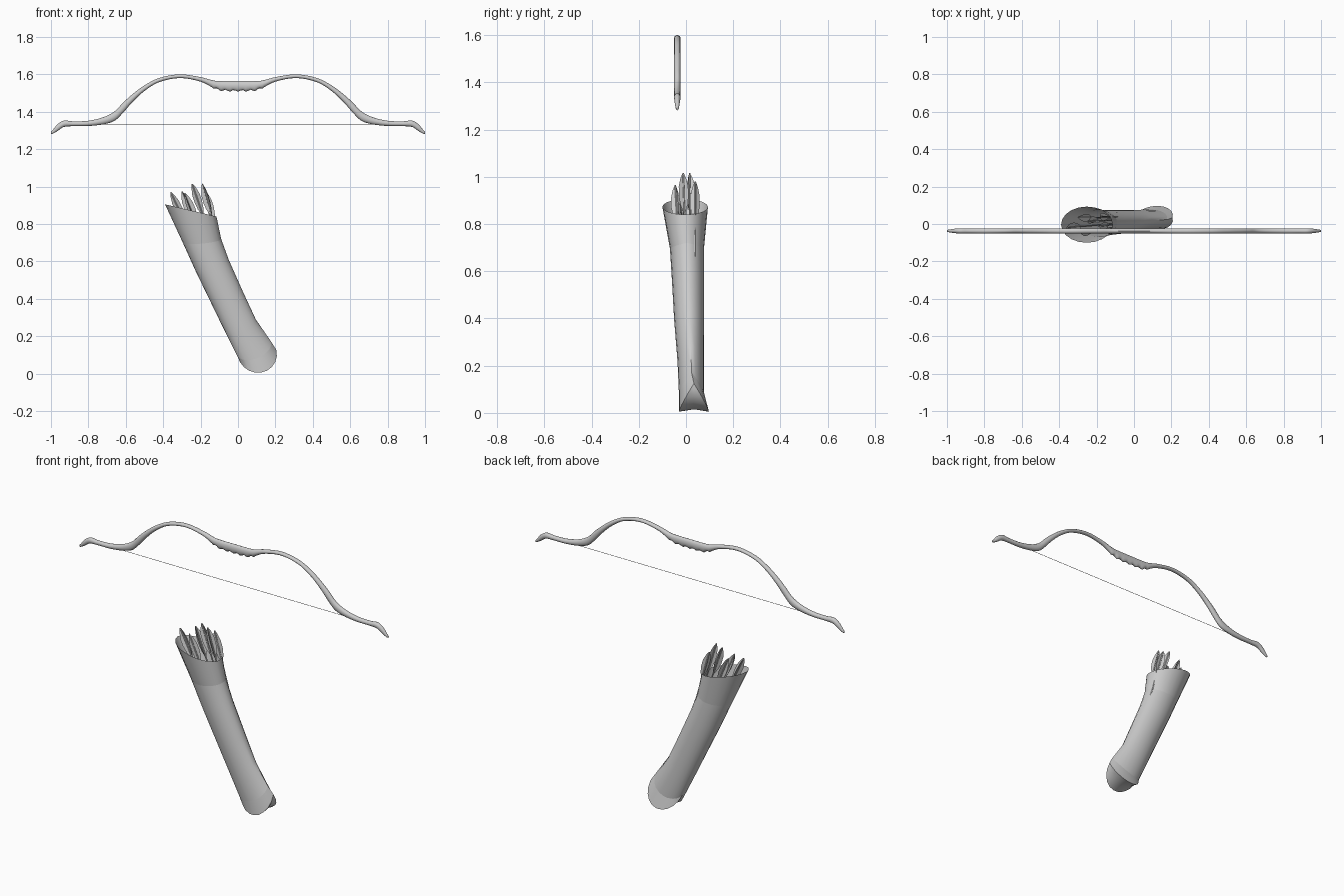
import bpy, bmesh, math
from mathutils import Vector

if "Cube" in bpy.data.objects:
    bpy.data.objects.remove(bpy.data.objects["Cube"])

grey = bpy.data.materials.new("plain_grey")
grey.diffuse_color = (0.6, 0.6, 0.6, 1)
grey.use_nodes = True
grey.node_tree.nodes["Principled BSDF"].inputs["Base Color"].default_value = grey.diffuse_color


def finish(name, bm, angle=40, solid=True):
    if solid:
        bmesh.ops.recalc_face_normals(bm, faces=bm.faces)
    me = bpy.data.meshes.new(name)
    bm.to_mesh(me)
    bm.free()
    me.materials.append(grey)
    ob = bpy.data.objects.new(name, me)
    bpy.context.collection.objects.link(ob)
    bpy.ops.object.select_all(action='DESELECT')
    ob.select_set(True)
    bpy.context.view_layer.objects.active = ob
    bpy.ops.object.shade_smooth_by_angle(angle=math.radians(angle))
    return ob


def skin(bm, rings):
    """Join closed rings of points with quads and return their vertices."""
    vs = [[bm.verts.new(p) for p in r] for r in rings]
    n = len(vs[0])
    for a, b in zip(vs, vs[1:]):
        for i in range(n):
            j = (i + 1) % n
            bm.faces.new((a[i], a[j], b[j], b[i]))
    return vs


def spline(a, b, c, d, t):
    return 0.5 * (2 * b + (c - a) * t + (2 * a - 5 * b + 4 * c - d) * t * t
                  + (3 * b - a - 3 * c + d) * t ** 3)


# Bow: half profile of (x, centre z, half height, half depth), mirrored
BOW_Y = -0.037
half = [(0, 1.538, .026, .014), (.08, 1.539, .025, .014), (.13, 1.547, .02, .014),
        (.2, 1.573, .012, .013), (.31, 1.59, .010, .013), (.42, 1.57, .011, .013),
        (.5, 1.526, .015, .013), (.565, 1.472, .021, .014), (.615, 1.421, .027, .014),
        (.66, 1.377, .025, .014), (.72, 1.352, .019, .014), (.8, 1.338, .014, .014),
        (.88, 1.336, .013, .013), (.93, 1.336, .017, .014), (.965, 1.315, .018, .011),
        (.99, 1.293, .010, .007), (1.0, 1.287, .005, .004)]
stations = [Vector((-x, z, h, d)) for x, z, h, d in half[:0:-1]] + [Vector(p) for p in half]
fine = []
for i in range(len(stations) - 1):
    a, d = stations[max(i - 1, 0)], stations[min(i + 2, len(stations) - 1)]
    for s in range(6):
        fine.append(spline(a, stations[i], stations[i + 1], d, s / 6))
fine.append(stations[-1])
rings = []
for x, z, h, d in fine:
    ring = []
    for k in range(12):
        a = math.tau * k / 12
        dz = h * math.sin(a)
        if dz < 0 and abs(x) < .13:       # finger grooves under the grip
            dz += .005 * math.sin(a) * math.cos(x * math.tau / .045)
        ring.append((x, BOW_Y + d * math.cos(a), z + dz))
    rings.append(ring)
bm = bmesh.new()
vs = skin(bm, rings)
bm.faces.new(vs[0])
bm.faces.new(vs[-1])
finish("bow", bm, 50)


def rod(bm, p, q, r, n=6):
    """Thin straight rod between two points."""
    p, q = Vector(p), Vector(q)
    rot = (q - p).to_track_quat('Z', 'Y')
    circle = [rot @ Vector((r * math.cos(math.tau * k / n), r * math.sin(math.tau * k / n), 0))
              for k in range(n)]
    vs = skin(bm, [[p + c for c in circle], [q + c for c in circle]])
    bm.faces.new(vs[0])
    bm.faces.new(vs[1])


bm = bmesh.new()
rod(bm, (-.94, BOW_Y, 1.334), (.94, BOW_Y, 1.334), .0012)
finish("bow_string", bm)

# Quiver: cross-sections of (left x, left z, right x, right z, y min, y max, sag)
N = 20
DROP = Vector((.2, 0, -.98))
rim = (-.39, .905, -.115, .84, -.10, .093, 0)
band = (-.295, .70, -.09, .72, -.068, .076, .015)
body = [band, (-.225, .545, -.05, .61, -.06, .076, .01),
        (-.14, .37, .03, .43, -.05, .076, .01),
        (-.06, .205, .095, .29, -.036, .076, .03),
        (-.01, .107, .178, .17, -.03, .077, .06)]
end = (0, .092, .206, .125, -.03, .097, .105)


def section(s):
    lx, lz, rx, rz, y0, y1, sag = s
    left, right = Vector((lx, 0, lz)), Vector((rx, 0, rz))
    pts = []
    for k in range(N):
        a = math.tau * k / N
        p = (left + right) / 2 + (right - left) / 2 * math.cos(a) + DROP * sag * abs(math.sin(a))
        p.y = (y0 + y1) / 2 + (y1 - y0) / 2 * math.sin(a)
        pts.append(p)
    return pts


bm = bmesh.new()
skin(bm, [section(rim), section(band)])
finish("quiver_collar", bm, 60)

bm = bmesh.new()
skin(bm, [section(s) for s in body])
finish("quiver_body", bm, 60)

# Base: two rounded tabs with a slightly hollow end surface between them
bm = bmesh.new()
ring = skin(bm, [section(body[-1]), section(end)])[1]
mid = {}
for k in range(1, N // 2):
    p = (ring[k].co + ring[N - k].co) / 2
    mid[k] = bm.verts.new(p - DROP * .01)
mid[0], mid[N // 2] = ring[0], ring[N // 2]
for k in range(N // 2):
    for a, b in ((k, k + 1), ((N - k) % N, N - k - 1)):
        face = []
        for v in (ring[a], ring[b], mid[k + 1], mid[k]):
            if v not in face:
                face.append(v)
        bm.faces.new(face)
finish("quiver_base", bm, 35)

# Arrows: shafts converging inside the quiver, three leaf-shaped vanes each
vane = [(0, .003), (.025, .014), (.06, .023), (.10, .024), (.14, .018), (.18, .003)]
tips = [(-.36, -.02, .97), (-.30, .035, .975), (-.285, -.045, .965), (-.245, .015, 1.015),
        (-.19, -.012, 1.015), (-.18, .04, .98)]
for i, t in enumerate(tips):
    tip = Vector(t)
    foot = Vector((.03 + .25 * (tip.x + .25), .02 + .4 * tip.y, .2))
    axis = (foot - tip).normalized()
    rot = axis.to_track_quat('Z', 'Y')
    bm = bmesh.new()
    rod(bm, tip + axis * .01, foot, .004)
    for k in range(3):
        a = math.tau * k / 3 + i * .7
        out = rot @ Vector((math.cos(a), math.sin(a), 0))
        inner = [bm.verts.new(tip + axis * s) for s, r in vane]
        outer = [bm.verts.new(tip + axis * s + out * r) for s, r in vane]
        for j in range(len(vane) - 1):
            bm.faces.new((inner[j], inner[j + 1], outer[j + 1], outer[j]))
    finish(f"arrow_{i + 1}", bm, 30)
